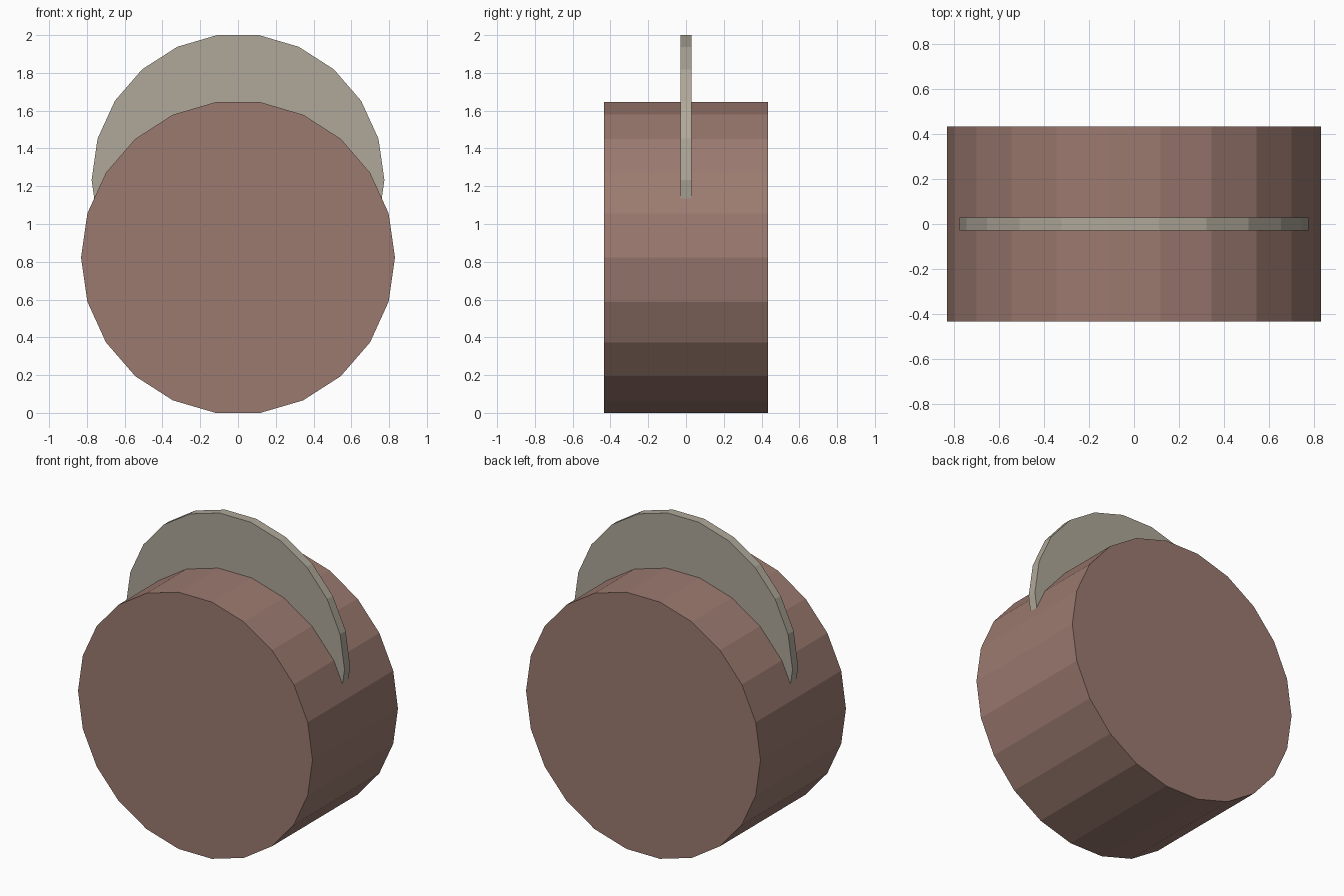
import bpy, bmesh
from math import cos, sin, tau

if "Cube" in bpy.data.objects:
    bpy.data.objects.remove(bpy.data.objects["Cube"])

SIDES = 22

def disc(name, radius, z, depth, color):
    # 22-sided flat-shaded drum lying along y, with corners on the x axis
    bm = bmesh.new()
    ring = [bm.verts.new((radius * cos(tau * i / SIDES), -depth / 2,
                          z + radius * sin(tau * i / SIDES))) for i in range(SIDES)]
    face = bm.faces.new(ring)
    ext = bmesh.ops.extrude_face_region(bm, geom=[face], use_keep_orig=True)
    moved = [g for g in ext["geom"] if isinstance(g, bmesh.types.BMVert)]
    bmesh.ops.translate(bm, verts=moved, vec=(0, depth, 0))
    bmesh.ops.recalc_face_normals(bm, faces=bm.faces)
    mesh = bpy.data.meshes.new(name)
    bm.to_mesh(mesh)
    bm.free()
    mat = bpy.data.materials.new(name + "_color")
    mat.diffuse_color = (*color, 1)
    mat.use_nodes = True
    mat.node_tree.nodes["Principled BSDF"].inputs["Base Color"].default_value = mat.diffuse_color
    mesh.materials.append(mat)
    obj = bpy.data.objects.new(name, mesh)
    bpy.context.collection.objects.link(obj)
    return obj

# Thick drum resting on the ground
disc("drum", 0.831, 0.8225, 0.866, (0.33, 0.195, 0.16))
# Thin blade disc, sunk into the drum and rising above it
disc("blade_disc", 0.775, 1.233, 0.057, (0.43, 0.39, 0.32))
